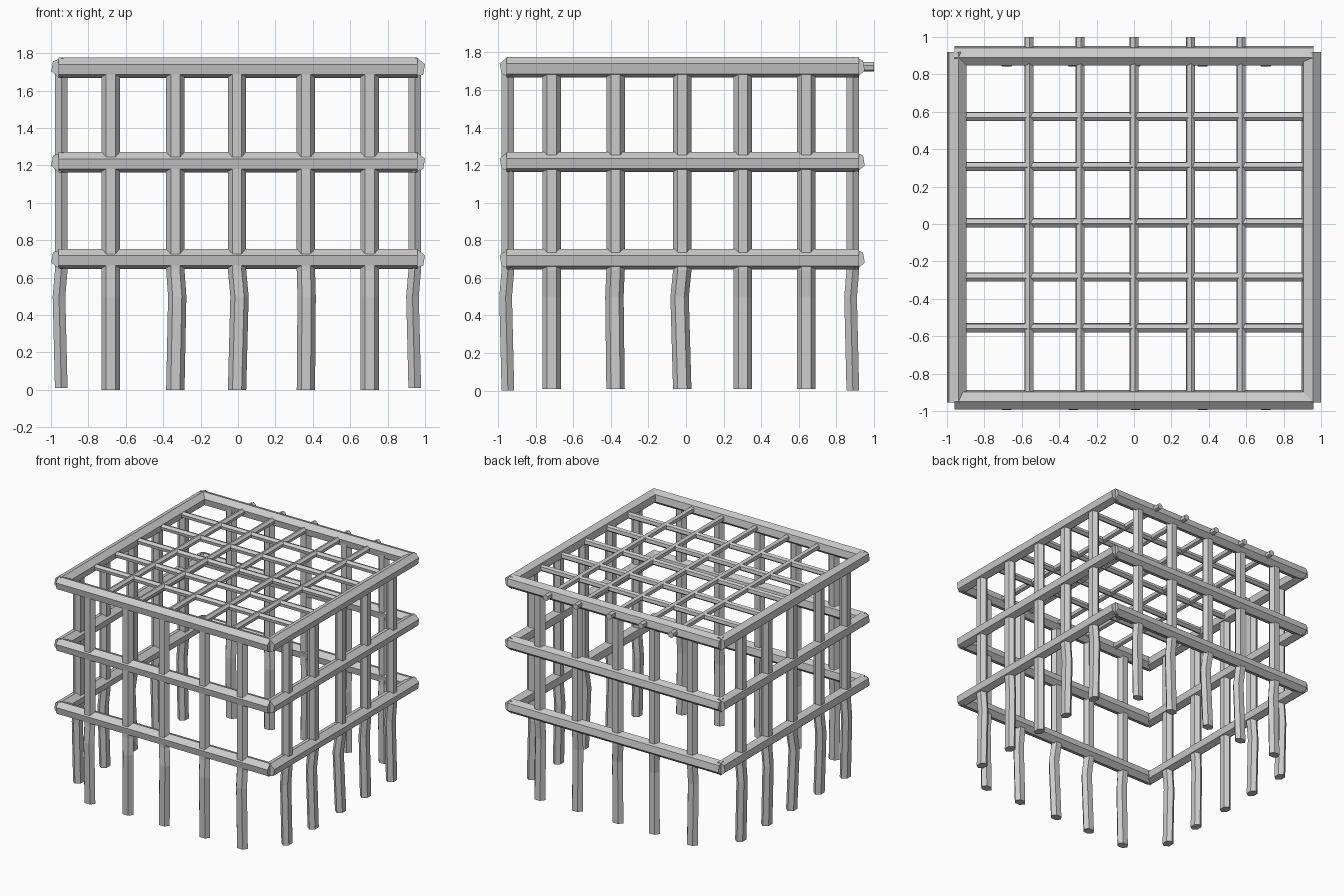
import bpy, bmesh
from math import cos, sin, radians

if "Cube" in bpy.data.objects:
    bpy.data.objects.remove(bpy.data.objects["Cube"])

def beam(name, axis, rings, ru, rv, rot):
    """Six-sided beam; each ring is (position along axis, centre u, centre v)."""
    bm = bmesh.new()
    loops = []
    for t, u, v in rings:
        loop = []
        for k in range(6):
            a = radians(rot + 60 * k)
            p, q = u + ru * cos(a), v + rv * sin(a)
            co = {'x': (t, p, q), 'y': (p, t, q), 'z': (p, q, t)}[axis]
            loop.append(bm.verts.new(co))
        loops.append(loop)
    for a, b in zip(loops, loops[1:]):
        for k in range(6):
            n = (k + 1) % 6
            bm.faces.new((a[k], a[n], b[n], b[k]))
    bm.faces.new(loops[0])
    bm.faces.new(loops[-1])
    bmesh.ops.recalc_face_normals(bm, faces=bm.faces)
    mesh = bpy.data.meshes.new(name)
    bm.to_mesh(mesh)
    bm.free()
    obj = bpy.data.objects.new(name, mesh)
    bpy.context.collection.objects.link(obj)

RAIL_R, BATTEN_R = 0.055, 0.026

# Three levels of perimeter rails
for z in (0.70, 1.217, 1.722):
    for name, y in (("front_rail", -0.94), ("back_rail", 0.90)):
        beam(name, 'x', [(-0.96, y, z), (0.96, y, z)], RAIL_R, RAIL_R, 40)
    for name, x in (("left_rail", -0.947), ("right_rail", 0.948)):
        beam(name, 'y', [(-0.955, x, z), (0.92, x, z)], RAIL_R, RAIL_R, 20)

# Front and back posts, slightly crooked near the lower rail
for name, y in (("front_post", -0.948), ("back_post", 0.888)):
    for i, x in enumerate((-0.68, -0.335, -0.005, 0.363, 0.704)):
        b = (0, 0.01, 0.013, 0.004, 0)[i]
        rings = [(0.0, x, y), (0.5, x + b, y - 0.012), (0.64, x, y), (1.73, x, y)]
        beam(name, 'z', rings, 0.049, 0.039, 0)

# Left and right posts
for name, x in (("left_post", -0.945), ("right_post", 0.945)):
    for i, y in enumerate((-0.715, -0.375, -0.02, 0.303, 0.64)):
        b = (0, -0.006, -0.014, 0, 0)[i]
        rings = [(0.01, x, y), (0.5, x - 0.012, y + b), (0.64, x, y), (1.73, x, y)]
        beam(name, 'z', rings, 0.039, 0.049, 30)

# Roof grid of thin battens, overhanging at the back
for x in (-0.562, -0.288, 0.0, 0.303, 0.573):
    beam("long_batten", 'y', [(-0.93, x, 1.723), (1.0, x, 1.723)], BATTEN_R, BATTEN_R, 20)
for y in (-0.555, -0.283, 0.007, 0.308, 0.575):
    beam("cross_batten", 'x', [(-0.988, y, 1.719), (0.94, y, 1.719)], BATTEN_R, BATTEN_R, 40)
